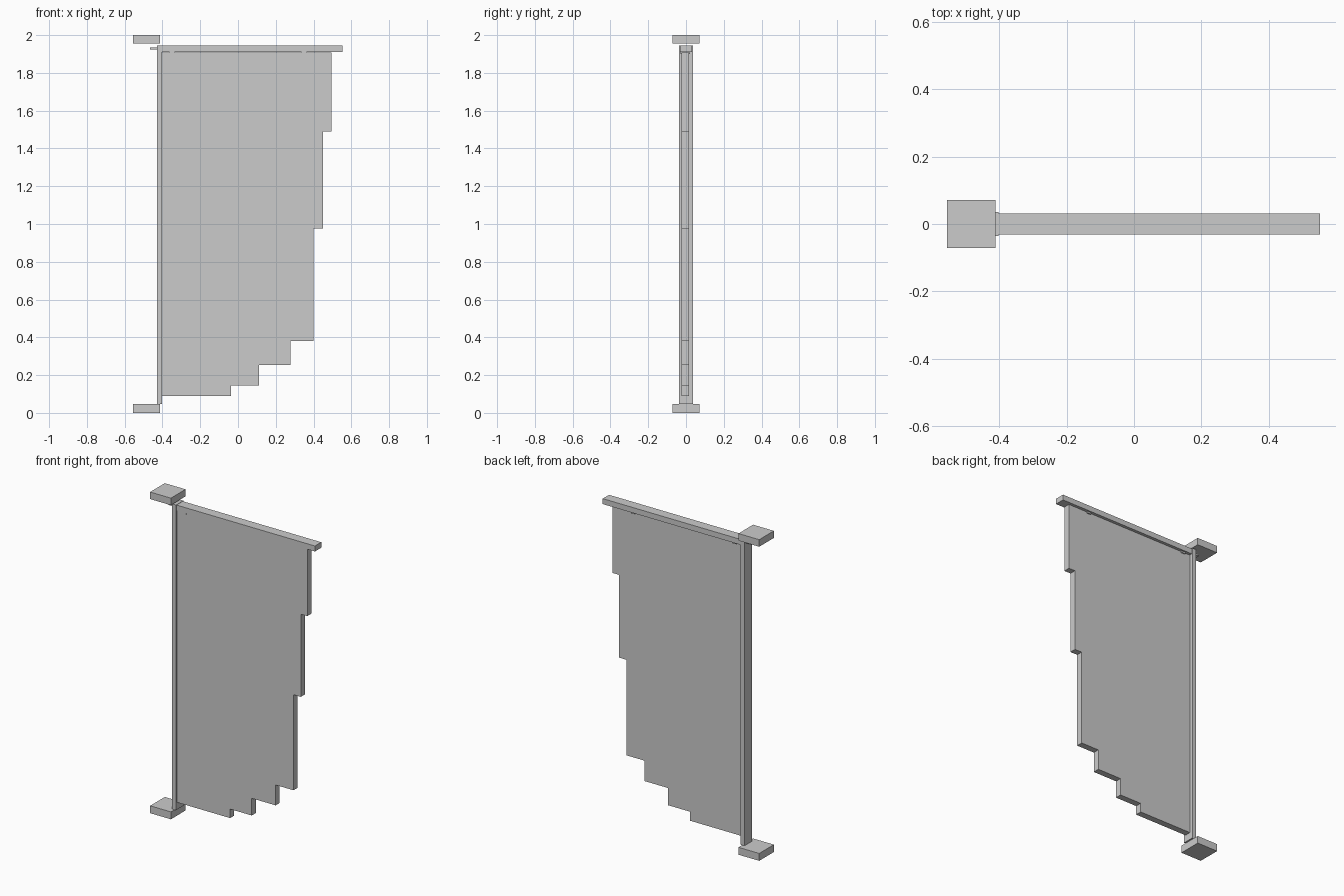
import bpy, bmesh

if "Cube" in bpy.data.objects:
    bpy.data.objects.remove(bpy.data.objects["Cube"])


def box(name, x, y, z):
    """Box from (min, max) ranges on each axis."""
    bm = bmesh.new()
    bmesh.ops.create_cube(bm, size=1)
    for v in bm.verts:
        for i, (lo, hi) in enumerate((x, y, z)):
            v.co[i] = lo if v.co[i] < 0 else hi
    return finish(name, bm)


def finish(name, bm):
    bmesh.ops.recalc_face_normals(bm, faces=bm.faces)
    mesh = bpy.data.meshes.new(name)
    bm.to_mesh(mesh)
    bm.free()
    obj = bpy.data.objects.new(name, mesh)
    bpy.context.collection.objects.link(obj)
    return obj


# Wall blocks that carry the pole
box("bottom_mount", (-0.555, -0.412), (-0.072, 0.072), (0, 0.046))
box("top_mount", (-0.555, -0.412), (-0.072, 0.072), (1.956, 2.0))

# Upright pole, its small top pin and the cross bar
box("pole", (-0.428, -0.402), (-0.036, 0.036), (0.046, 1.946))
box("top_pin", (-0.465, -0.428), (-0.02, 0.02), (1.924, 1.934))
box("cross_bar", (-0.402, 0.552), (-0.031, 0.031), (1.91, 1.944))

# Hanging loops under the bar
for i, x in enumerate((-0.35, 0.35)):
    box(f"hanging_loop_{i + 1}", (x - 0.013, x + 0.013), (-0.028, 0.022), (1.9, 1.911))

# Cloth with a ragged, stepped free edge: (right edge x, lower z of the step)
steps = [(0.495, 1.49), (0.45, 0.975), (0.4, 0.38),
         (0.277, 0.253), (0.112, 0.146), (-0.037, 0.09)]
outline = [(-0.402, 1.908)]
z_top = 1.908
for x, z in steps:
    outline += [(x, z_top), (x, z)]
    z_top = z
outline.append((-0.402, z_top))

bm = bmesh.new()
face = bm.faces.new([bm.verts.new((x, -0.025, z)) for x, z in outline])
side = bmesh.ops.extrude_face_region(bm, geom=[face])
verts = [g for g in side["geom"] if isinstance(g, bmesh.types.BMVert)]
bmesh.ops.translate(bm, verts=verts, vec=(0, 0.04, 0))
finish("banner_cloth", bm)
